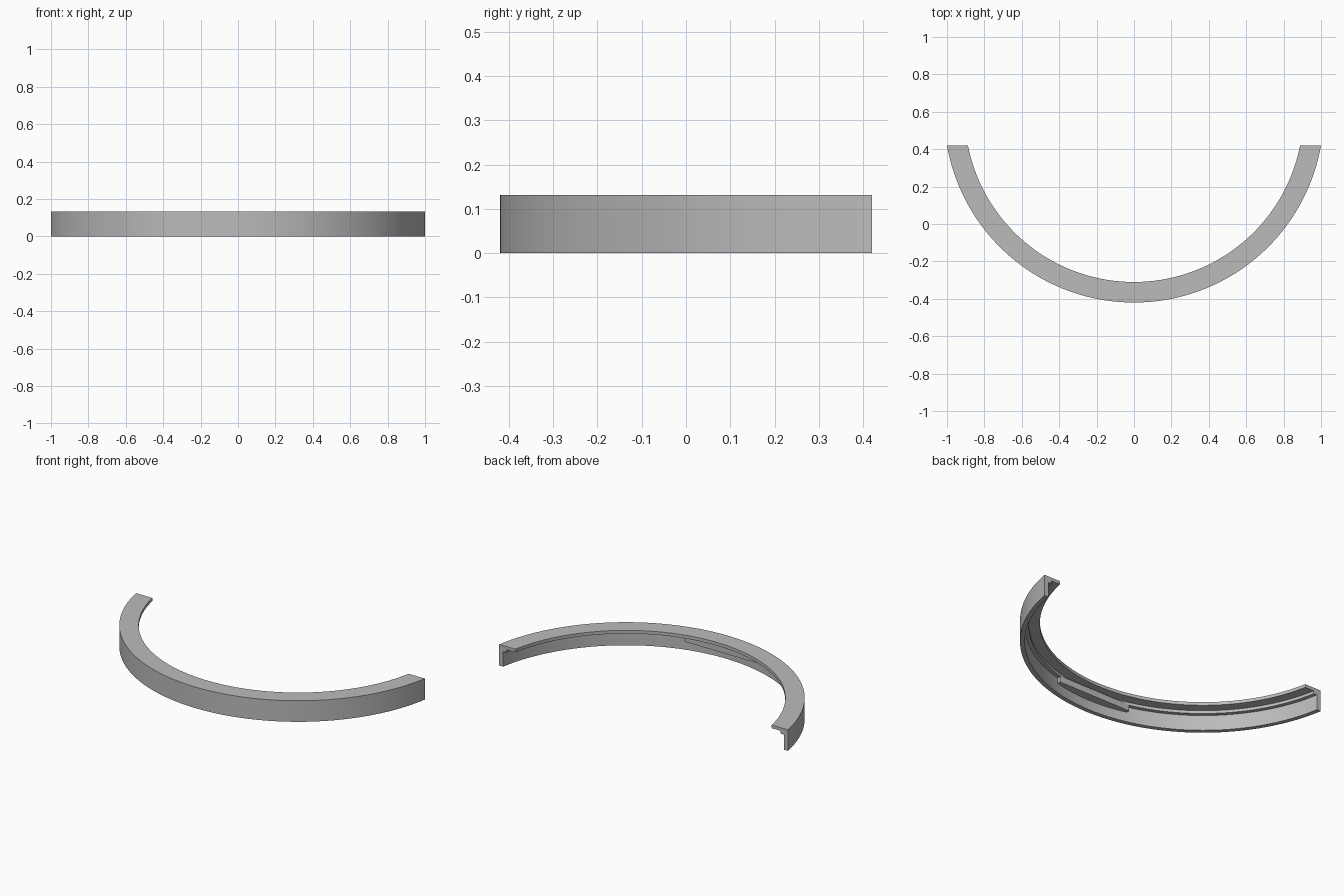
import bpy, bmesh, math

cube = bpy.data.objects.get("Cube")
if cube:
    bpy.data.objects.remove(cube, do_unlink=True)

# Shared dimensions
HEIGHT = 0.132
CENTRE_Y = 0.595      # centre of the arc
BACK_Y = 0.42         # flat plane that trims both ends
R_OUT, R_WALL, R_RIB, R_IN = 1.015, 0.988, 0.965, 0.905
SEGMENTS = 72

grey = bpy.data.materials.new("plain_grey")
grey.use_nodes = True
colour = (0.5, 0.5, 0.5, 1)
grey.diffuse_color = colour
grey.node_tree.nodes["Principled BSDF"].inputs["Base Color"].default_value = colour


def finish(bm, name):
    bmesh.ops.recalc_face_normals(bm, faces=bm.faces)
    mesh = bpy.data.meshes.new(name)
    bm.to_mesh(mesh)
    bm.free()
    mesh.materials.append(grey)
    obj = bpy.data.objects.new(name, mesh)
    bpy.context.collection.objects.link(obj)
    return obj


def arc_point(radius, angle, z):
    return (radius * math.sin(angle), CENTRE_Y - radius * math.cos(angle), z)


# Curved rail: L-shaped section with a small step under the top flange
profile = [(R_OUT, 0), (R_OUT, HEIGHT), (R_IN, HEIGHT), (R_IN, 0.112),
           (R_RIB, 0.112), (R_RIB, 0.094), (R_WALL, 0.094), (R_WALL, 0)]
bm = bmesh.new()
rings = []
for i in range(SEGMENTS + 1):
    t = 2 * i / SEGMENTS - 1
    ring = []
    for r, z in profile:
        half_angle = math.acos((CENTRE_Y - BACK_Y) / r)
        ring.append(bm.verts.new(arc_point(r, t * half_angle, z)))
    rings.append(ring)
for a, b in zip(rings, rings[1:]):
    for k in range(len(profile)):
        n = (k + 1) % len(profile)
        bm.faces.new((a[k], a[n], b[n], b[k]))
bm.faces.new(rings[0])
bm.faces.new(rings[-1])
rail = finish(bm, "curved_rail")
bpy.context.view_layer.objects.active = rail
rail.select_set(True)
bpy.ops.object.shade_smooth_by_angle(angle=math.radians(30))

# Straight-faced block seated against the middle of the inner wall
HALF, CHORD_Y, LOW, HIGH = 0.25, -0.34, 0.06, 0.1
bm = bmesh.new()
seat_radius = R_WALL + 0.005
span = math.asin(HALF / seat_radius)
outline = [(-HALF, CHORD_Y, LOW), (HALF, CHORD_Y, LOW)]
outline += [arc_point(seat_radius, span * (1 - i / 8), LOW) for i in range(17)]
face = bm.faces.new([bm.verts.new(p) for p in outline])
top = bmesh.ops.extrude_face_region(bm, geom=[face])["geom"]
bmesh.ops.translate(bm, vec=(0, 0, HIGH - LOW),
                    verts=[v for v in top if isinstance(v, bmesh.types.BMVert)])
finish(bm, "inner_block")
